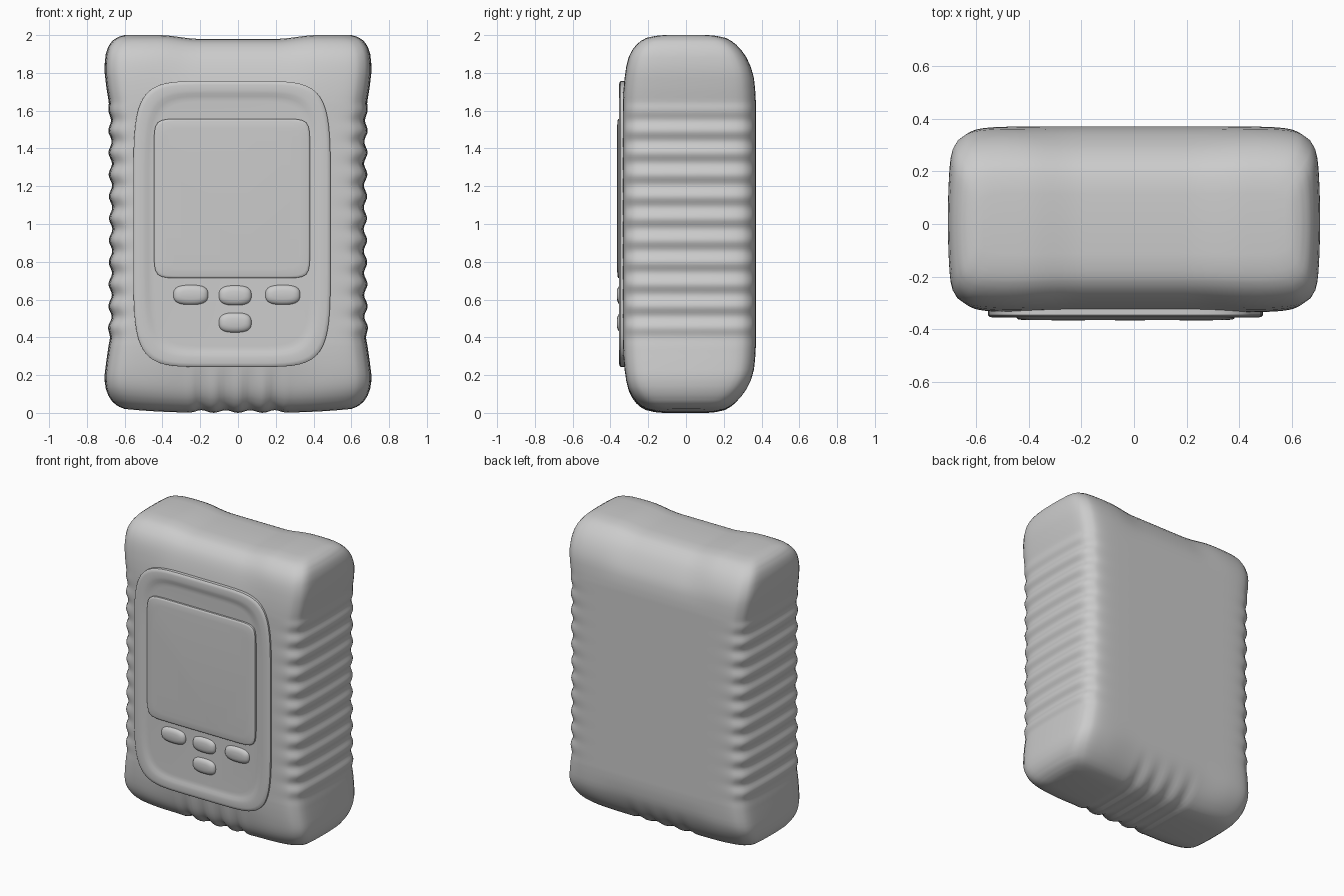
import bpy, bmesh, math

if "Cube" in bpy.data.objects:
    bpy.data.objects.remove(bpy.data.objects["Cube"])


def finish(name, bm, angle=40):
    bmesh.ops.recalc_face_normals(bm, faces=bm.faces)
    me = bpy.data.meshes.new(name)
    bm.to_mesh(me)
    bm.free()
    ob = bpy.data.objects.new(name, me)
    bpy.context.collection.objects.link(ob)
    bpy.ops.object.select_all(action='DESELECT')
    ob.select_set(True)
    bpy.context.view_layer.objects.active = ob
    bpy.ops.object.shade_smooth_by_angle(angle=math.radians(angle))
    return ob


def lerp_table(table, d):
    for (a, va), (b, vb) in zip(table, table[1:]):
        if d <= b:
            return va + (vb - va) * (d - a) / (b - a)
    return table[-1][1]


def smooth(a, b, t):
    t = max(0, min(1, (t - a) / (b - a)))
    return t * t * (3 - 2 * t)


def bridge(bm, r0, r1):
    n = len(r0)
    for i in range(n):
        j = (i + 1) % n
        bm.faces.new((r0[i], r0[j], r1[j], r1[i]))


# Body: rounded sections stacked along z; d = distance from the nearer end
WIDTH = [(0, .60), (.01, .635), (.03, .665), (.06, .687), (.10, .70), (.15, .706),
         (.20, .706), (.27, .698), (.36, .684), (.5, .678), (1, .674)]
DEPTH = [(0, .33), (.004, .46), (.015, .60), (.03, .68), (.05, .75), (.08, .825), (.12, .89),
         (.17, .94), (.23, .975), (.30, .993), (.36, 1), (1, 1)]
NX, NY, EXP = 56, 20, 10
YC, YH = .0175, .3525

unit = [(-1 + 2 * i / NX, -1) for i in range(NX)]
unit += [(1, -1 + 2 * i / NY) for i in range(NY)]
unit += [(1 - 2 * i / NX, 1) for i in range(NX)]
unit += [(-1, 1 - 2 * i / NY) for i in range(NY)]


def body_point(u, v, z):
    d = min(z, 2 - z)
    s = (abs(u) ** EXP + abs(v) ** EXP) ** (-1 / EXP)
    w = lerp_table(WIDTH, d)
    # grip ridges on the sides
    w += .009 * math.cos((z - 1.03) * math.tau / .116) * smooth(.3, .5, d)
    # side faces bow outward slightly
    x = u * s * w * (1 - .025 * v * v * abs(u) ** 6)
    h = lerp_table(DEPTH, d) * YH
    end = 1 - smooth(.1, .34, d)
    middle = 1 - smooth(.25, .5, abs(x))
    h *= 1 - .03 * end * middle
    y = YC * smooth(0, .25, d) + v * s * h
    if z > 1:
        z -= .02 * end * (1 - smooth(.2, .42, abs(x)))
    else:
        # bottom finger ribs and raised lower corners
        rib = 1 - smooth(.2, .3, abs(x))
        near = 1 - smooth(.05, .25, d)
        z += near * (.007 - .007 * math.cos(x * math.tau / .13)) * rib
        z += near * .028 * (abs(x) / .66) ** 3
        y += .008 * end * rib * math.cos(x * math.tau / .13) * (v < 0) * -1
    return x, y, z


levels = [0, .004, .009, .015, .022, .03, .04, .05, .065, .08, .1, .12, .145,
          .17, .2, .23, .265, .3, .33]
zs = levels + [.35 + i * 1.3 / 100 for i in range(101)] + [2 - t for t in reversed(levels)]
bm = bmesh.new()
rings = [[bm.verts.new(body_point(u, v, z)) for u, v in unit] for z in zs]
for a, b in zip(rings, rings[1:]):
    bridge(bm, a, b)
for r in (rings[0], rings[-1]):
    front = r[:NX + 1]
    back = r[NX + NY:2 * NX + NY + 1][::-1]
    for i in range(NX):
        bm.faces.new((front[i], front[i + 1], back[i + 1], back[i]))
    bm.faces.new(r[NX:NX + NY + 1])
    bm.faces.new(r[2 * NX + NY:] + [r[0]])
finish("body", bm, 60)


# Front plates: superellipse outlines stepped by (inset, y) layers
def plate(name, cx, cz, hw, hh, n, layers, seg=26):
    side = [-1 + 2 * i / seg for i in range(seg)]
    sq = [(t, -1) for t in side] + [(1, t) for t in side]
    sq += [(-t, 1) for t in side] + [(-1, -t) for t in side]
    bm = bmesh.new()
    prev = None
    for inset, y in layers:
        ring = []
        for u, v in sq:
            s = (abs(u) ** n + abs(v) ** n) ** (-1 / n)
            ring.append(bm.verts.new((cx + u * s * (hw - inset), y, cz + v * s * (hh - inset))))
        if prev:
            bridge(bm, prev, ring)
        else:
            bm.faces.new(ring)
        prev = ring
    bm.faces.new(prev)
    return finish(name, bm)


plate("face_panel", -.032, 1.0, .522, .757, 6,
      [(0, -.30), (0, -.346), (.006, -.352), (.02, -.355), (.05, -.355),
       (.065, -.353), (.08, -.348), (.095, -.345), (.11, -.344)])
plate("screen", -.032, 1.135, .413, .422, 14,
      [(0, -.33), (0, -.357), (.004, -.361), (.012, -.363), (.05, -.365)])

# Buttons: three in a row and one below
for i, (x, z, w) in enumerate([(-.25, .625, .092), (-.015, .622, .086),
                               (.237, .625, .092), (-.015, .478, .086)]):
    plate(f"button_{i + 1}", x, z, w, .052, 2.8,
          [(0, -.33), (0, -.346), (.004, -.353), (.011, -.359), (.02, -.363), (.032, -.366)], 8)
